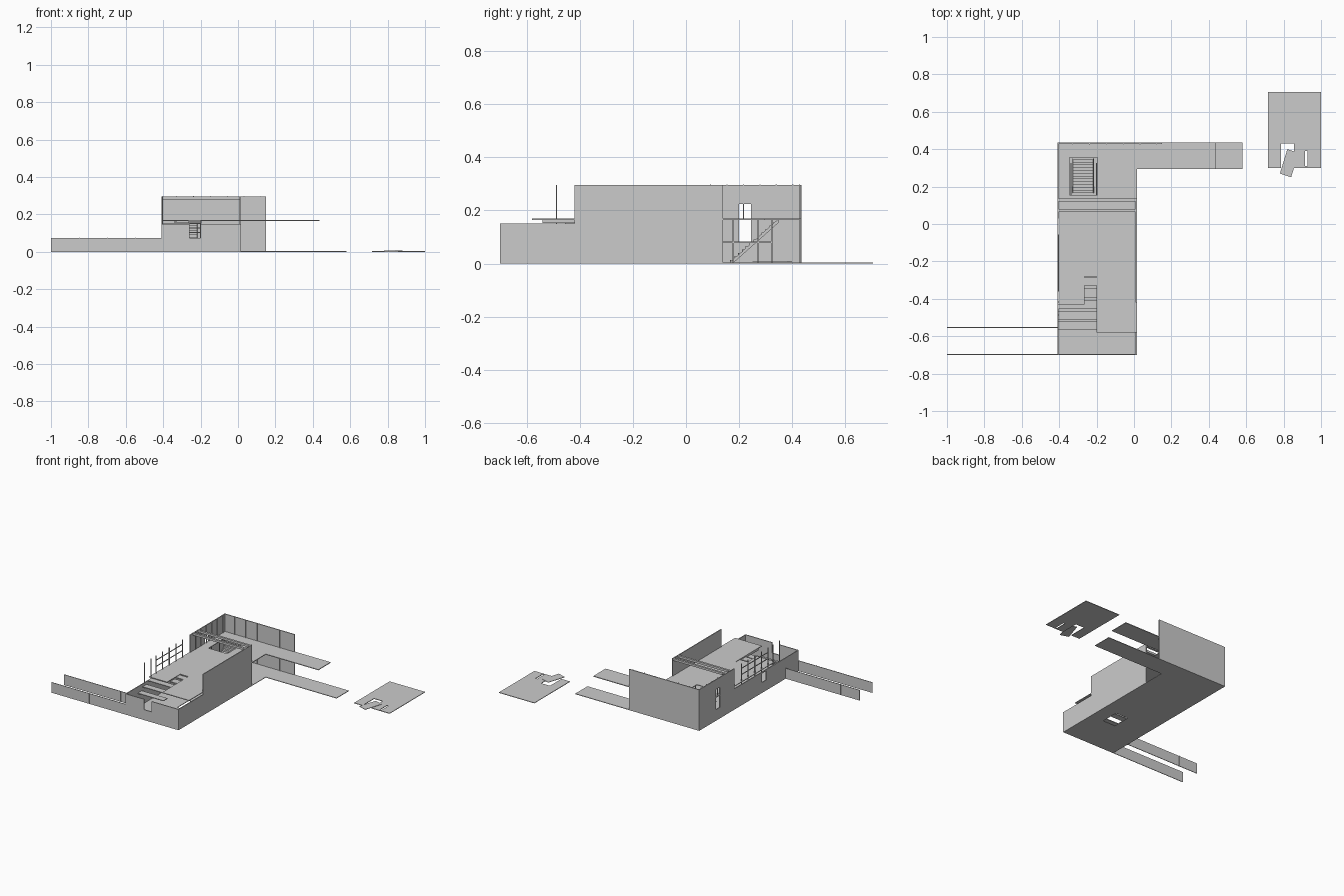
import bpy, bmesh
from mathutils import Vector

cube = bpy.data.objects.get("Cube")
if cube:
    bpy.data.objects.remove(cube, do_unlink=True)

grey = bpy.data.materials.new("plain grey")
grey.use_nodes = True
GREY = (0.6, 0.6, 0.6, 1)
grey.diffuse_color = GREY
grey.node_tree.nodes["Principled BSDF"].inputs["Base Color"].default_value = GREY


def finish(name, bm):
    bmesh.ops.recalc_face_normals(bm, faces=bm.faces)
    mesh = bpy.data.meshes.new(name)
    bm.to_mesh(mesh)
    bm.free()
    mesh.materials.append(grey)
    obj = bpy.data.objects.new(name, mesh)
    bpy.context.collection.objects.link(obj)
    return obj


def sheet(name, axis, at, thick, rects, holes=()):
    """Flat panel across one axis, joined from rectangles (u0, u1, v0, v1) minus holes."""
    every = list(rects) + list(holes)
    us = sorted({r[i] for r in every for i in (0, 1)})
    vs = sorted({r[i] for r in every for i in (2, 3)})

    def inside(u, v, group):
        return any(r[0] < u < r[1] and r[2] < v < r[3] for r in group)

    def point(u, v):
        return {"x": (at, u, v), "y": (u, at, v), "z": (u, v, at)}[axis]

    bm = bmesh.new()
    for u0, u1 in zip(us, us[1:]):
        for v0, v1 in zip(vs, vs[1:]):
            u, v = (u0 + u1) / 2, (v0 + v1) / 2
            if inside(u, v, rects) and not inside(u, v, holes):
                bm.faces.new([bm.verts.new(point(*p)) for p in ((u0, v0), (u1, v0), (u1, v1), (u0, v1))])
    bmesh.ops.remove_doubles(bm, verts=bm.verts, dist=0.0001)
    bmesh.ops.dissolve_limit(bm, angle_limit=0.01, verts=bm.verts, edges=bm.edges)
    out = bmesh.ops.extrude_face_region(bm, geom=bm.faces[:], use_keep_orig=True)
    shift = Vector([thick if a == axis else 0 for a in "xyz"])
    bmesh.ops.translate(bm, vec=shift, verts=[g for g in out["geom"] if isinstance(g, bmesh.types.BMVert)])
    return finish(name, bm)


def box(name, x0, x1, y0, y1, z0, z1):
    return sheet(name, "z", z0, z1 - z0, [(x0, x1, y0, y1)])


def prism(name, outline, axis_vec):
    bm = bmesh.new()
    face = bm.faces.new([bm.verts.new(p) for p in outline])
    out = bmesh.ops.extrude_face_region(bm, geom=[face], use_keep_orig=True)
    bmesh.ops.translate(bm, vec=axis_vec, verts=[g for g in out["geom"] if isinstance(g, bmesh.types.BMVert)])
    return finish(name, bm)


W, E, S, N = -0.41, 0.015, -0.7, 0.435      # building outline
TOP, LOW, DECK, T = 0.296, 0.15, 0.17, 0.006

# Floors and walkways
sheet("ground_floor", "z", 0, 0.004, [(W, E, S, N), (E, 0.58, 0.295, N)], [(-0.19, -0.09, -0.42, -0.29)])
sheet("upper_floor", "z", DECK - 0.005, 0.005,
      [(W, E, -0.28, N), (W, -0.265, -0.43, -0.28), (-0.2, E, -0.58, -0.28), (E, 0.435, 0.295, N)],
      [(-0.345, -0.195, 0.155, 0.355)])

# Outer walls
sheet("east_wall", "x", E - T, T, [(S, -0.42, 0, LOW), (-0.42, 0.14, 0, TOP)])
sheet("west_wall", "x", W, T, [(S, 0.03, 0, LOW), (0.03, N, 0, TOP)],
      [(0.2, 0.245, 0.08, 0.225), (-0.33, -0.28, 0.075, 0.14)])
sheet("back_wall", "y", N - T, T, [(W, 0.15, 0, TOP)])
sheet("front_wall", "y", S, T, [(W, E, 0, LOW)], [(-0.26, -0.2, 0.075, LOW)])

# Garden walls with joint posts
for name, y in (("front_garden_wall", S), ("rear_garden_wall", -0.555)):
    sheet(name, "y", y, 0.004, [(-1, W, 0, 0.075)])
    for x in (-0.85, -0.7, -0.55):
        box("garden_wall_joint", x, x + 0.003, y - 0.001, y + 0.005, 0, 0.077)

# Thin battens inside the tall walls
for i in range(6):
    x, y = -0.33 + i * 0.09, 0.09 + i * 0.062
    box("back_batten", x, x + 0.004, N - T - 0.004, N - T, 0, TOP + 0.002)
    box("west_batten", W + T, W + T + 0.004, y, y + 0.004, DECK, TOP + 0.002)

# Roof beams across the hall
for y in (0.065, 0.12):
    box("roof_beam", W, E, y, y + 0.015, 0.281, TOP)

# Main stair
STEPS = 12
for i in range(STEPS):
    y, z = 0.165 + i * 0.015, (i + 1) * DECK / (STEPS + 1)
    box("stair_tread", -0.325, -0.22, y, y + 0.016, z - 0.004, z)
    box("stair_riser", -0.325, -0.22, y, y + 0.002, z - 0.013, z)
for x in (-0.33, -0.22):
    prism("stair_stringer", [(x, 0.165, 0.004), (x, 0.18, 0.004), (x, 0.35, 0.155), (x, 0.35, DECK)],
          Vector((0.005, 0, 0)))
for x in (-0.34, -0.203):
    for y in (0.175, 0.27, 0.32):
        box("stair_post", x, x + 0.005, y, y + 0.005, 0, DECK)
    box("stair_rail", x, x + 0.005, 0.14, 0.32, 0.077, 0.083)

# Front stair: narrow flight, then wide treads
for i, (y0, y1) in enumerate(((-0.33, -0.285), (-0.395, -0.345))):
    box("narrow_tread", -0.265, -0.2, y0, y1, 0.16 - i * 0.005, 0.166 - i * 0.005)
for i, (y0, y1) in enumerate(((-0.455, -0.41), (-0.51, -0.465), (-0.565, -0.52))):
    z = 0.155 - i * 0.025
    box("wide_tread", W + T, -0.2, y0, y1, z - 0.005, z)
box("stair_edge_beam", -0.2, -0.194, -0.54, -0.28, 0.153, DECK)

# Terrace railing
X = W + 0.004
for y in (-0.49, -0.42, -0.36, -0.285, -0.21, -0.135, -0.06):
    box("railing_post", X, X + 0.005, y, y + 0.005, LOW, TOP)
for z in (0.215, 0.26):
    box("railing_bar", X, X + 0.004, -0.36, -0.055, z, z + 0.005)

# Detached ground plate with a loose tilted piece
sheet("detached_plate", "z", 0, 0.004,
      [(0.717, 1, 0.43, 0.705), (0.717, 0.785, 0.3, 0.43), (0.855, 1, 0.3, 0.43)],
      [(0.915, 0.928, 0.31, 0.39)])
prism("tilted_plate", [(0.82, 0.4, 0.005), (0.78, 0.27, 0.005), (0.84, 0.25, 0.005), (0.88, 0.38, 0.005)],
      Vector((0, 0, 0.003)))
